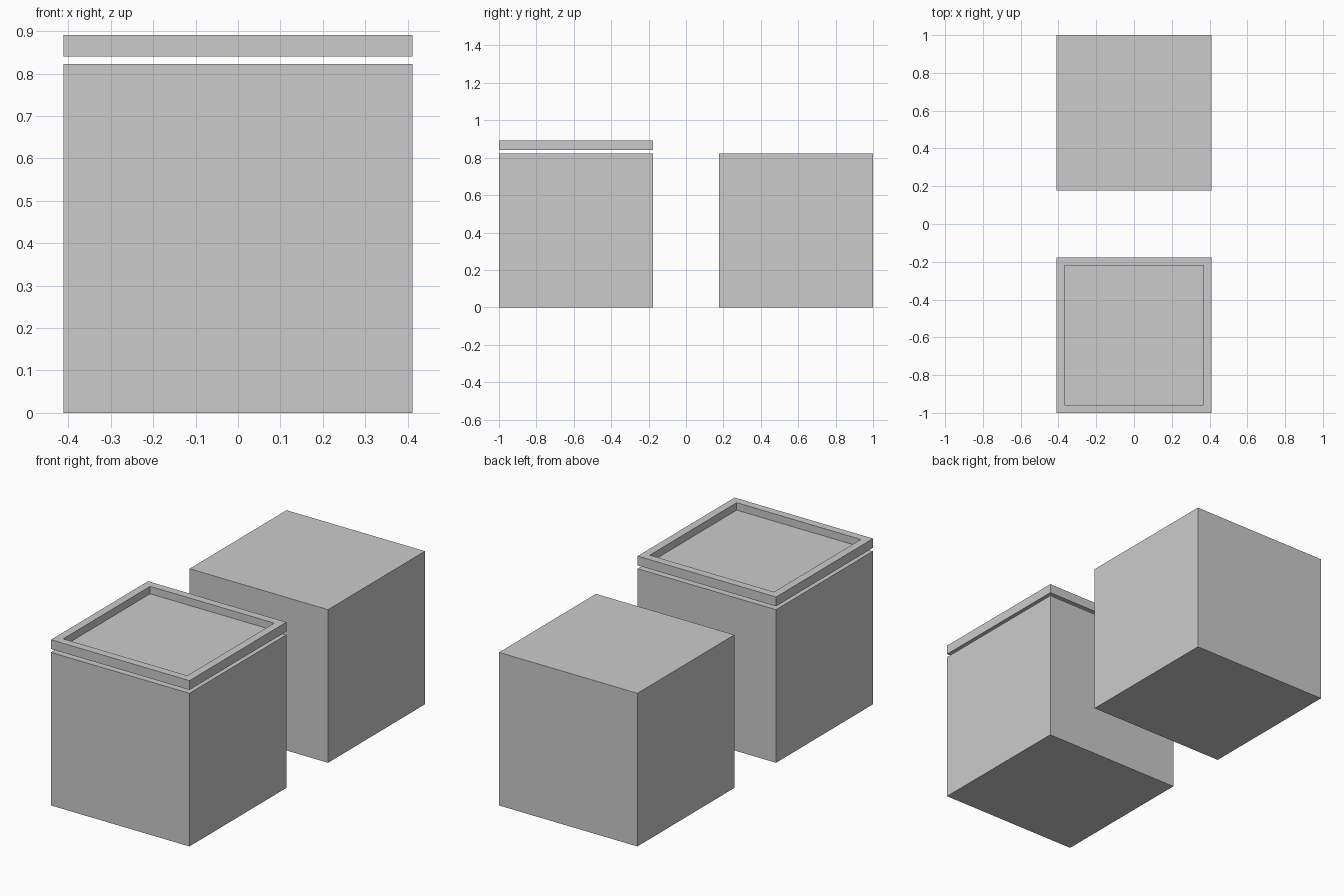
import bpy
import bmesh
from mathutils import Matrix, Vector

cube = bpy.data.objects.get("Cube")
if cube:
    bpy.data.objects.remove(cube, do_unlink=True)

SIDE = 0.823
CENTRE = 1 - SIDE / 2

grey = bpy.data.materials.new("light_grey")
grey.use_nodes = True
colour = (0.6, 0.6, 0.6, 1)
grey.diffuse_color = colour
grey.node_tree.nodes["Principled BSDF"].inputs["Base Color"].default_value = colour


def block(name, y, bottom, height, rim=0, depth=0):
    """Square block, optionally with a recess sunk into its top."""
    bm = bmesh.new()
    bmesh.ops.create_cube(bm, size=1, matrix=Matrix.Diagonal((SIDE, SIDE, height, 1)))
    if rim:
        top = max(bm.faces, key=lambda f: f.calc_center_median().z)
        bmesh.ops.inset_region(bm, faces=[top], thickness=rim)
        floor = bmesh.ops.extrude_discrete_faces(bm, faces=[top])["faces"][0]
        bmesh.ops.translate(bm, verts=floor.verts, vec=Vector((0, 0, -depth)))
    mesh = bpy.data.meshes.new(name)
    bm.to_mesh(mesh)
    bm.free()
    mesh.materials.append(grey)
    obj = bpy.data.objects.new(name, mesh)
    obj.location = (0, y, bottom + height / 2)
    bpy.context.collection.objects.link(obj)


# Two matching cubes
block("front_box", -CENTRE, 0, SIDE)
block("back_box", CENTRE, 0, SIDE)

# Recessed lid hovering just above the front cube
block("front_lid", -CENTRE, 0.841, 0.05, rim=0.06, depth=0.04)
